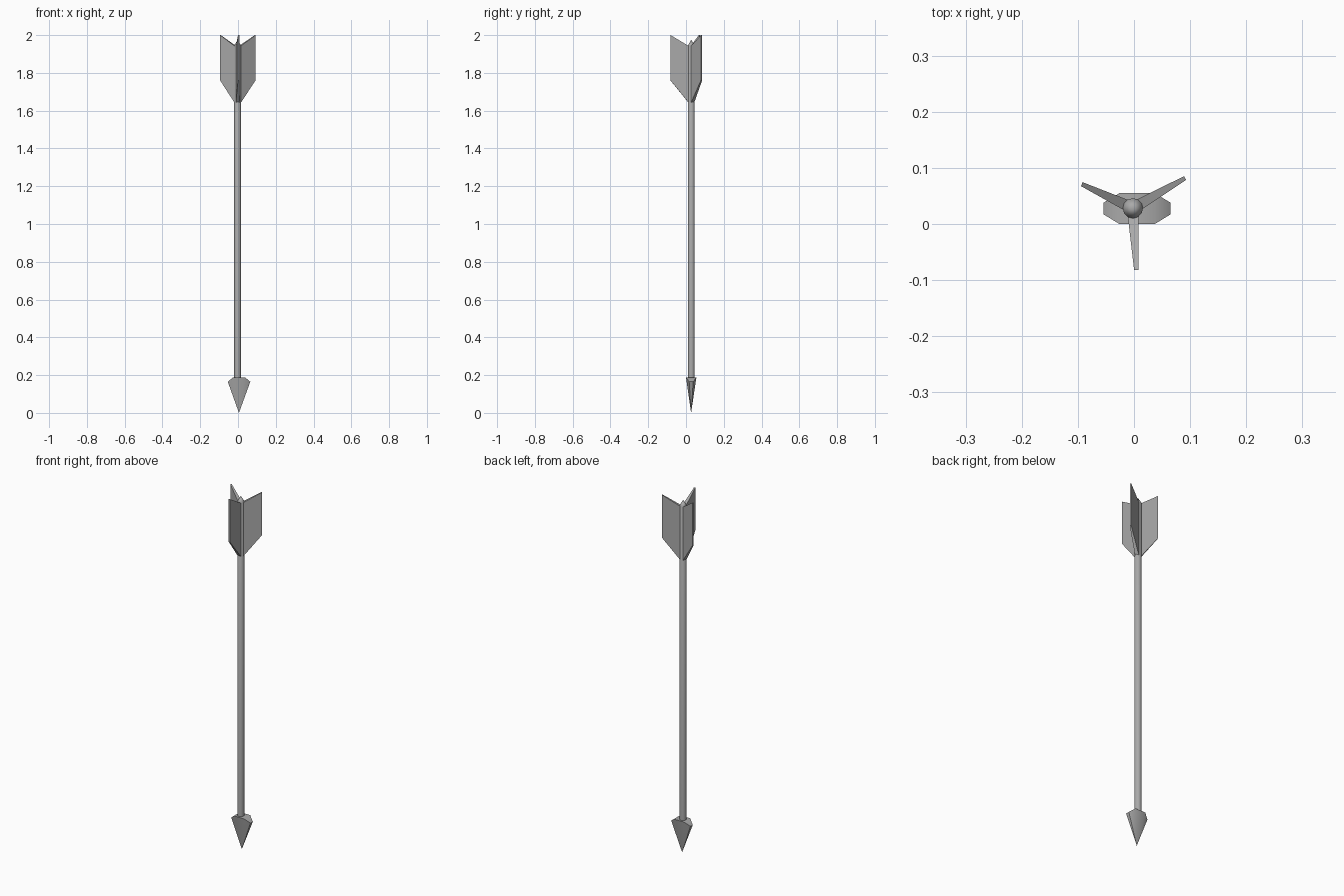
import bpy, bmesh, math
from mathutils import Vector

if "Cube" in bpy.data.objects:
    bpy.data.objects.remove(bpy.data.objects["Cube"])

CX, CY = -0.002, 0.028  # shaft axis

grey = bpy.data.materials.new("grey")
grey.diffuse_color = (0.40, 0.40, 0.40, 1)
grey.use_nodes = True
grey.node_tree.nodes["Principled BSDF"].inputs["Base Color"].default_value = grey.diffuse_color


def make(name, verts, faces, smooth=None):
    mesh = bpy.data.meshes.new(name)
    mesh.from_pydata(verts, [], faces)
    bm = bmesh.new()
    bm.from_mesh(mesh)
    bmesh.ops.recalc_face_normals(bm, faces=bm.faces)
    bm.to_mesh(mesh)
    bm.free()
    mesh.materials.append(grey)
    ob = bpy.data.objects.new(name, mesh)
    bpy.context.collection.objects.link(ob)
    if smooth:
        bpy.ops.object.select_all(action='DESELECT')
        ob.select_set(True)
        bpy.context.view_layer.objects.active = ob
        bpy.ops.object.shade_smooth_by_angle(angle=math.radians(smooth))
    return ob


# Shaft with a pointed nock end
n, r = 12, 0.018
ring = [(CX + r * math.cos(2 * math.pi * i / n), CY + r * math.sin(2 * math.pi * i / n))
        for i in range(n)]
verts = [(x, y, 0.17) for x, y in ring] + [(x, y, 1.945) for x, y in ring] + [(CX, CY, 1.975)]
faces = [tuple(reversed(range(n)))]
for i in range(n):
    j = (i + 1) % n
    faces += [(i, j, n + j, n + i), (n + i, n + j, 2 * n)]
make("shaft", verts, faces, 40)

# Arrowhead: flattened eight-sided point with sloping shoulders
outline = [(0.037, 0.055, 0.188), (-0.026, 0.055, 0.188), (-0.054, 0.038, 0.165),
           (-0.054, 0.017, 0.165), (-0.026, 0.0, 0.188), (0.037, 0.0, 0.188),
           (0.065, 0.017, 0.165), (0.065, 0.038, 0.165)]
faces = [(0, 1, 4, 5), (1, 2, 3, 4), (5, 6, 7, 0)]
faces += [(i, (i + 1) % 8, 8) for i in range(8)]
make("arrowhead", outline + [(0.005, 0.027, 0.0)], faces, 40)

# Three tapered fletching vanes: thick at the shaft, thin at the outer edge
for k, tip in enumerate([(0.091, 0.082), (-0.093, 0.071), (0.004, -0.082)]):
    axis = Vector((CX, CY, 0))
    reach = Vector((tip[0], tip[1], 0)) - axis
    out = reach.normalized()
    side = Vector((-out.y, out.x, 0))
    profile = [(0.010, 1.637, 0.010), (reach.length, 1.76, 0.0038),
               (reach.length, 2.0, 0.0038), (0.010, 1.94, 0.010)]
    verts = [axis + out * d + side * (s * t) + Vector((0, 0, z))
             for s in (-1, 1) for d, z, t in profile]
    faces = [(0, 1, 2, 3), (7, 6, 5, 4)]
    faces += [(i, (i + 1) % 4, 4 + (i + 1) % 4, 4 + i) for i in range(4)]
    make(f"fletching_vane_{k + 1}", verts, faces)
